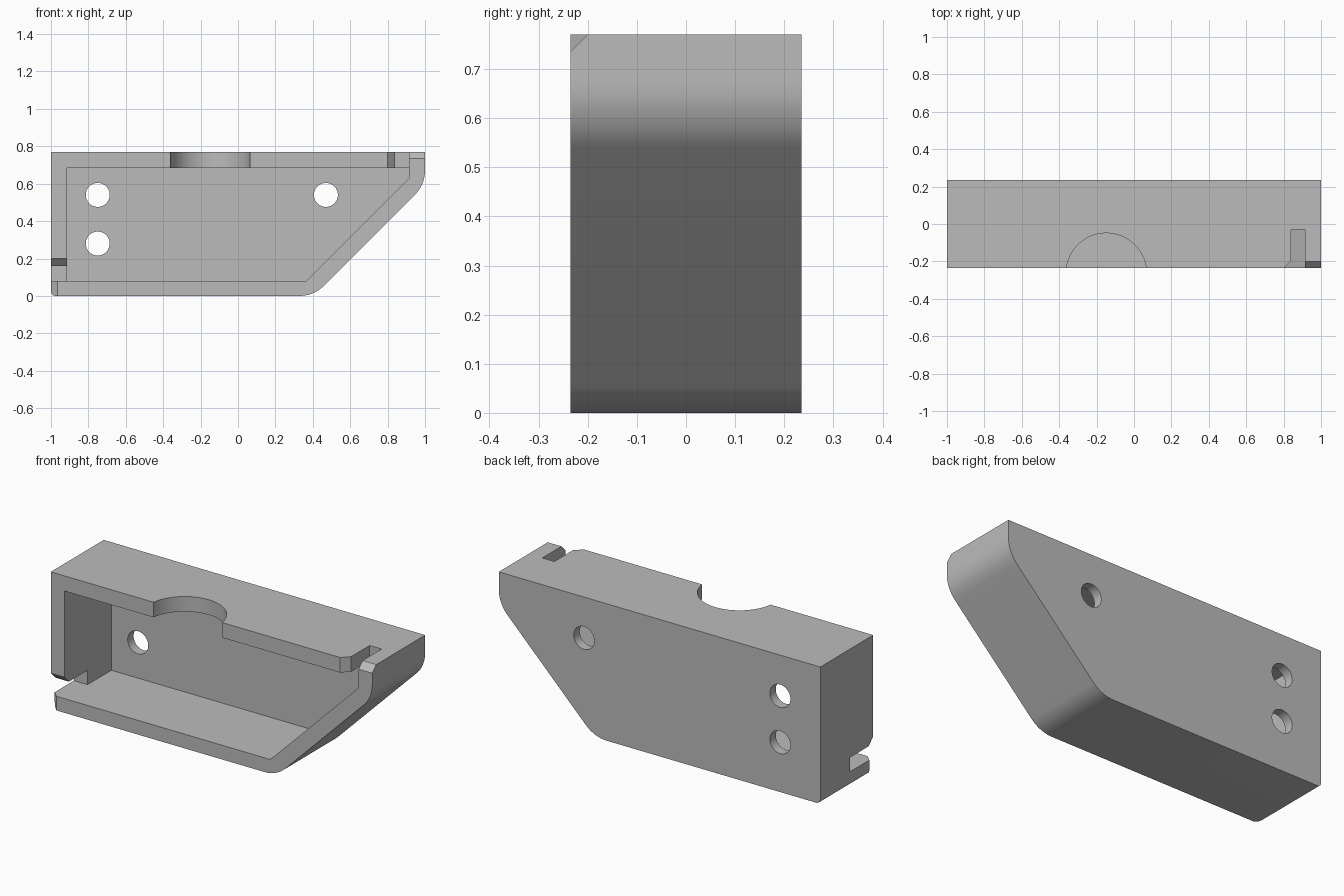
import bpy, bmesh, math
from mathutils import Vector

if "Cube" in bpy.data.objects:
    bpy.data.objects.remove(bpy.data.objects["Cube"], do_unlink=True)

grey = bpy.data.materials.new("plain grey")
grey.use_nodes = True
grey.diffuse_color = (0.5, 0.5, 0.5, 1)
grey.node_tree.nodes["Principled BSDF"].inputs["Base Color"].default_value = (0.5, 0.5, 0.5, 1)

HALF_DEPTH = 0.235
HEIGHT = 0.77


def prism(name, points, axis, lo, hi):
    """Extrude a 2D outline along an axis; the outline uses the other two axes in order."""
    def place(p, d):
        co = list(p)
        co.insert("xyz".index(axis), d)
        return co
    bm = bmesh.new()
    base = [bm.verts.new(place(p, lo)) for p in points]
    top = [bm.verts.new(place(p, hi)) for p in points]
    bm.faces.new(base)
    bm.faces.new(top)
    for i in range(len(points)):
        j = (i + 1) % len(points)
        bm.faces.new((base[i], base[j], top[j], top[i]))
    bmesh.ops.recalc_face_normals(bm, faces=bm.faces)
    mesh = bpy.data.meshes.new(name)
    bm.to_mesh(mesh)
    bm.free()
    mesh.materials.append(grey)
    obj = bpy.data.objects.new(name, mesh)
    bpy.context.collection.objects.link(obj)
    return obj


def fillet(prev, corner, nxt, radius, steps=12):
    """Points of an arc that rounds one corner of an outline."""
    p, c, n = Vector(prev), Vector(corner), Vector(nxt)
    a, b = (p - c).normalized(), (n - c).normalized()
    half = a.angle(b) / 2
    centre = c + (a + b).normalized() * (radius / math.sin(half))
    start = c + a * (radius / math.tan(half)) - centre
    end = c + b * (radius / math.tan(half)) - centre
    total = start.angle(end)
    return [centre + (start * math.sin(total * (1 - t)) + end * math.sin(total * t)) / math.sin(total)
            for t in (i / steps for i in range(steps + 1))]


def circle(cx, cy, r, steps=64):
    return [(cx + r * math.cos(math.tau * i / steps), cy + r * math.sin(math.tau * i / steps))
            for i in range(steps)]


# Outer shell with rounded lower corners
corners = [(-1, 0), (0.405, 0), (1, 0.595), (1, HEIGHT), (-1, HEIGHT)]
outline = (fillet(corners[4], corners[0], corners[1], 0.025, 6)
           + fillet(corners[0], corners[1], corners[2], 0.185)
           + fillet(corners[1], corners[2], corners[3], 0.185)
           + corners[3:])
housing = prism("bracket_housing", outline, "y", -HALF_DEPTH, HALF_DEPTH)

cutters = []
# Open front cavity
cavity = [(-0.915, 0.08), (0.365, 0.08), (0.915, 0.63), (0.915, 0.685), (-0.915, 0.685)]
cutters.append(prism("cavity_cutter", cavity, "y", -0.4, 0.182))
# Screw holes through the back wall
for x, z in ((-0.75, 0.54), (-0.75, 0.28), (0.47, 0.54)):
    cutters.append(prism("hole_cutter", circle(x, z, 0.064), "y", 0.1, 0.4))
# Round bite in the top wall
cutters.append(prism("bite_cutter", circle(-0.148, -0.264, 0.215, 96), "z", 0.65, 0.9))
# Slot with a bevelled mouth in the top wall
top_slot = [(0.76, -0.275), (0.84, -0.195), (0.84, -0.03), (0.915, -0.03), (0.915, -0.275)]
cutters.append(prism("top_slot_cutter", top_slot, "z", 0.65, 0.9))
# Slot with a bevelled mouth in the side wall
side_slot = [(-0.275, 0.24), (-0.195, 0.16), (-0.03, 0.16), (-0.03, 0.08), (-0.275, 0.08)]
cutters.append(prism("side_slot_cutter", side_slot, "x", -1.1, -0.88))
# Bevelled tips beside the slots
cutters.append(prism("wall_tip_cutter", [(-0.3, 0.67), (-0.1, 0.87), (-0.3, 0.87)], "x", 0.88, 1.1))
cutters.append(prism("floor_tip_cutter", [(-1.1, -0.1), (-0.9, -0.3), (-1.1, -0.3)], "z", -0.1, 0.12))

bpy.ops.object.select_all(action="DESELECT")
housing.select_set(True)
bpy.context.view_layer.objects.active = housing
for cutter in cutters:
    cutter.hide_render = True
    cut = housing.modifiers.new(cutter.name, "BOOLEAN")
    cut.operation = "DIFFERENCE"
    cut.solver = "EXACT"
    cut.object = cutter
    bpy.ops.object.modifier_apply(modifier=cut.name)
    bpy.data.objects.remove(cutter, do_unlink=True)

bpy.ops.object.shade_smooth_by_angle(angle=math.radians(30))
